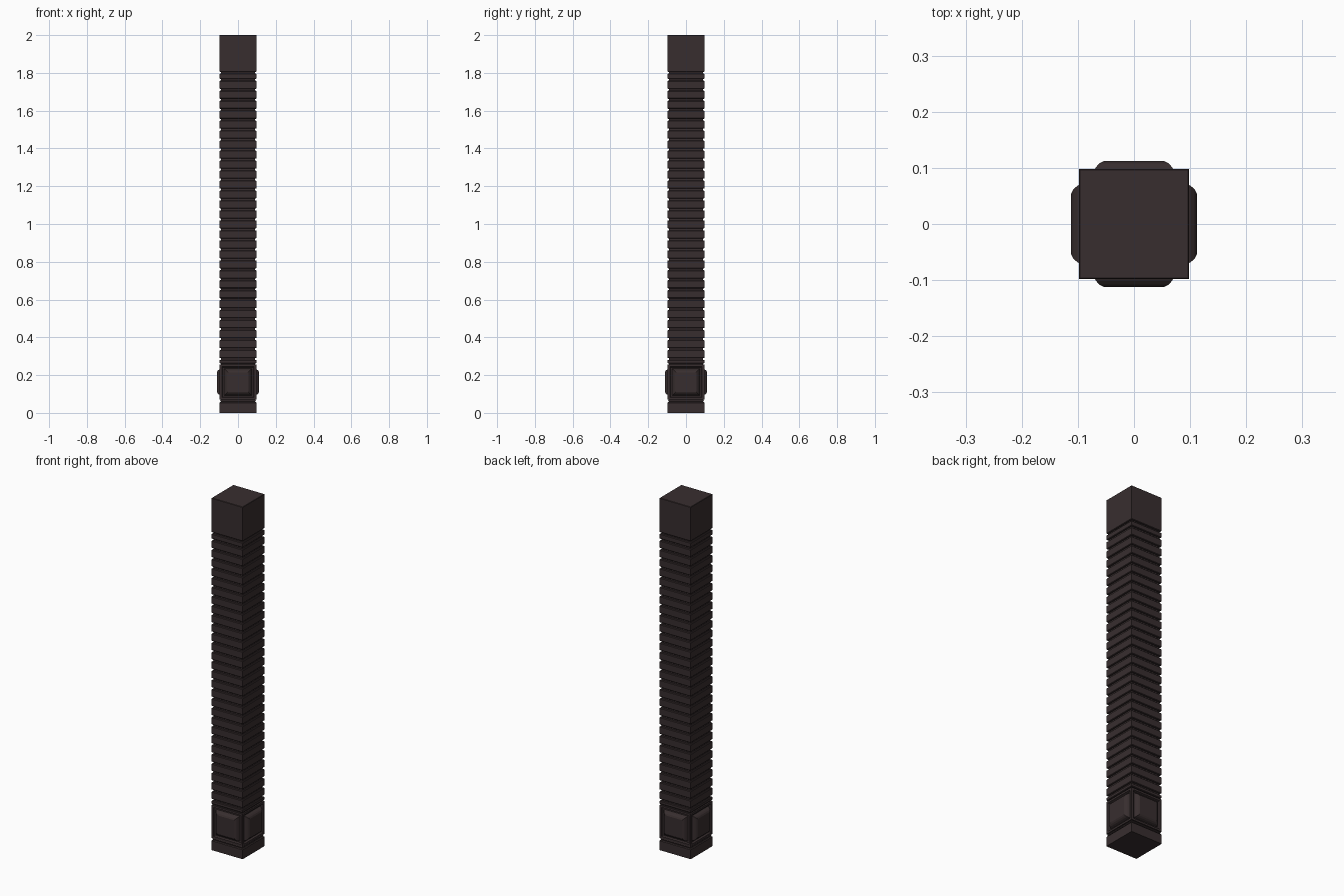
import bpy, bmesh
from mathutils import Matrix
from math import pi

if "Cube" in bpy.data.objects:
    bpy.data.objects.remove(bpy.data.objects["Cube"])

H = 0.098    # half width of the post
G = 0.090    # half width in the grooves

wood = bpy.data.materials.new("dark brown wood")
wood.diffuse_color = (0.039, 0.027, 0.028, 1)
wood.use_nodes = True
wood.node_tree.nodes["Principled BSDF"].inputs["Base Color"].default_value = wood.diffuse_color


def add_object(name, bm):
    bmesh.ops.recalc_face_normals(bm, faces=bm.faces[:])
    me = bpy.data.meshes.new(name)
    bm.to_mesh(me)
    bm.free()
    me.materials.append(wood)
    ob = bpy.data.objects.new(name, me)
    bpy.context.collection.objects.link(ob)
    return ob


def bridge(bm, a, b):
    for i in range(4):
        bm.faces.new((a[i], a[(i + 1) % 4], b[(i + 1) % 4], b[i]))


def square_loft(name, profile):
    """Stack square rings from (z, half width) pairs and cap both ends."""
    bm = bmesh.new()
    rings = [[bm.verts.new((sx * r, sy * r, z)) for sx, sy in
              ((-1, -1), (1, -1), (1, 1), (-1, 1))] for z, r in profile]
    for a, b in zip(rings, rings[1:]):
        bridge(bm, a, b)
    bm.faces.new(rings[0])
    bm.faces.new(rings[-1])
    return add_object(name, bm)


def band(z0, z1, c=0.003):
    """One raised band with small chamfers, between groove floors."""
    return [(z0, G), (z0, H - c), (z0 + c, H), (z1 - c, H), (z1, H - c), (z1, G)]


# plinth
square_loft("plinth", [(0, H), (0.053, H), (0.057, H - 0.004), (0.057, G), (0.062, G)])

# ribbed shaft with narrow beads at both ends
profile = [(0.25, G)] + band(0.262, 0.281)
first, pitch, count = 0.290, 0.0528, 28
for i in range(count):
    z = first + i * pitch
    profile += band(z, z + pitch - 0.010)
profile += band(first + count * pitch, 1.797) + [(1.806, G)]
square_loft("ribbed_shaft", profile)

# top block
square_loft("top_block", [(1.805, G), (1.805, H - 0.003), (1.808, H),
                          (1.998, H), (2.0, H - 0.002)])

# panelled base block: each side has a rim, a recess and a raised panel
bm = bmesh.new()
zc, hz = 0.163, 0.093
steps = [  # half width, half height, distance from the axis
    (H, hz, H), (0.086, hz - 0.011, H), (0.082, hz - 0.015, 0.088),
    (0.074, hz - 0.022, 0.088), (0.068, hz - 0.027, 0.101),
    (0.062, hz - 0.033, 0.108), (0.054, hz - 0.041, 0.112)]
for k in range(4):
    rot = Matrix.Rotation(k * pi / 2, 3, 'Z')
    rings = []
    for w, h, d in steps:
        ring = []
        for sx, sz in ((-1, -1), (1, -1), (1, 1), (-1, 1)):
            v = bm.verts.new((sx * w, -d, zc + sz * h))
            v.co = rot @ v.co
            ring.append(v)
        rings.append(ring)
    for a, b in zip(rings, rings[1:]):
        bridge(bm, a, b)
    bm.faces.new(rings[-1])
bmesh.ops.remove_doubles(bm, verts=bm.verts[:], dist=1e-5)
bmesh.ops.holes_fill(bm, edges=bm.edges[:], sides=4)
add_object("panelled_base_block", bm)

# small bead below the panelled block
square_loft("lower_bead", [(0.060, G), (0.060, H - 0.005), (0.064, H - 0.003),
                           (0.068, H - 0.005), (0.071, G)])
